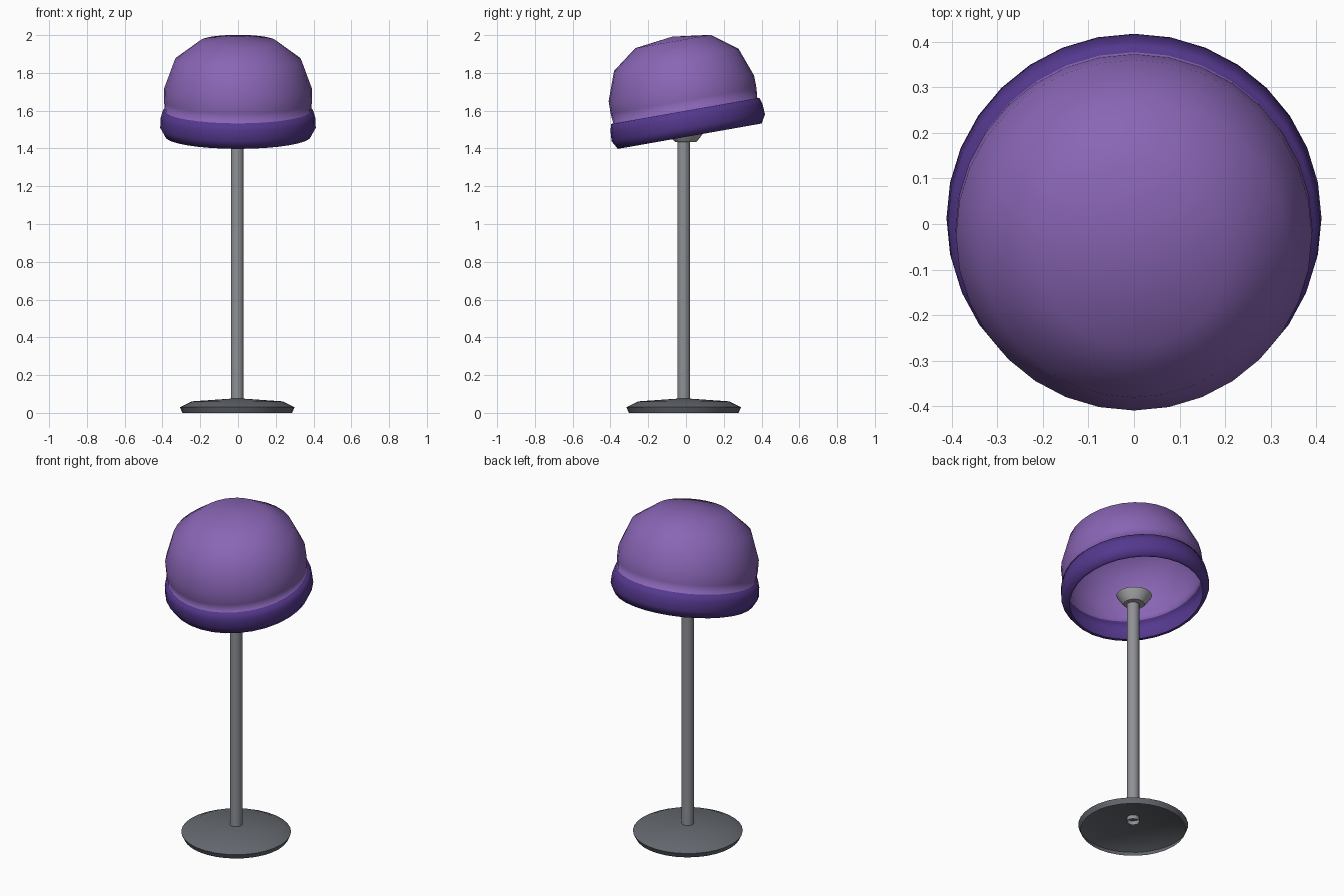
import bpy, bmesh, math

if "Cube" in bpy.data.objects:
    bpy.data.objects.remove(bpy.data.objects["Cube"])


def material(name, color):
    m = bpy.data.materials.new(name)
    m.diffuse_color = color
    m.use_nodes = True
    m.node_tree.nodes["Principled BSDF"].inputs["Base Color"].default_value = m.diffuse_color
    return m


def lathe(name, profile, location, tilt=0.0, mats=(), split=0.0, segments=32, angle=40):
    """Revolve (radius, height) points around local z; faces below split use the second material."""
    bm = bmesh.new()
    rings = []
    for r, z in profile:
        if r == 0:
            rings.append([bm.verts.new((0, 0, z))] * segments)
        else:
            rings.append([bm.verts.new((r * math.cos(2 * math.pi * i / segments),
                                        r * math.sin(2 * math.pi * i / segments), z))
                          for i in range(segments)])
    # profiles run bottom to top, so this winding faces outward
    for a, b in zip(rings, rings[1:]):
        for i in range(segments):
            j = (i + 1) % segments
            f = bm.faces.new(list(dict.fromkeys((a[i], a[j], b[j], b[i]))))
            if len(mats) > 1 and f.calc_center_median().z < split:
                f.material_index = 1
    me = bpy.data.meshes.new(name)
    bm.to_mesh(me)
    bm.free()
    ob = bpy.data.objects.new(name, me)
    bpy.context.collection.objects.link(ob)
    ob.location = location
    ob.rotation_euler.x = tilt
    for m in mats:
        me.materials.append(m)
    bpy.ops.object.select_all(action='DESELECT')
    ob.select_set(True)
    bpy.context.view_layer.objects.active = ob
    bpy.ops.object.shade_smooth_by_angle(angle=math.radians(angle))
    return ob


violet = material("shade_violet", (0.25, 0.13, 0.46, 1))
dark_violet = material("band_violet", (0.09, 0.04, 0.27, 1))
dark_grey = material("foot_grey", (0.13, 0.14, 0.16, 1))
mid_grey = material("pole_grey", (0.27, 0.28, 0.30, 1))
light_grey = material("collar_grey", (0.4, 0.4, 0.42, 1))

# Hollow dished foot and pole share an axis slightly off the shade centre
axis = (-0.004, -0.012, 0)
lathe("base", [(0.29, 0.0), (0.304, 0.03), (0.24, 0.061), (0.04, 0.075), (0, 0.075)],
      axis, mats=[dark_grey], angle=80)
lathe("pole", [(0.034, 0.05), (0.034, 1.45)], axis, mats=[mid_grey])

# Flared socket collar between pole and shade
lathe("collar", [(0, 1.435), (0.057, 1.435), (0.075, 1.455), (0.098, 1.49), (0, 1.49)],
      (-0.003, -0.002, 0), mats=[light_grey])

# Tilted open shade: lighter dome over a darker rounded band
lathe("shade", [(0.37, 0.0), (0.387, 0.0), (0.412, 0.045), (0.409, 0.1), (0.399, 0.135),
                (0.387, 0.137), (0.392, 0.19), (0.391, 0.257), (0.335, 0.41),
                (0.203, 0.509), (0, 0.535)],
      (0, 0.02, 1.465), math.radians(10), [violet, dark_violet], 0.1365, angle=100)
